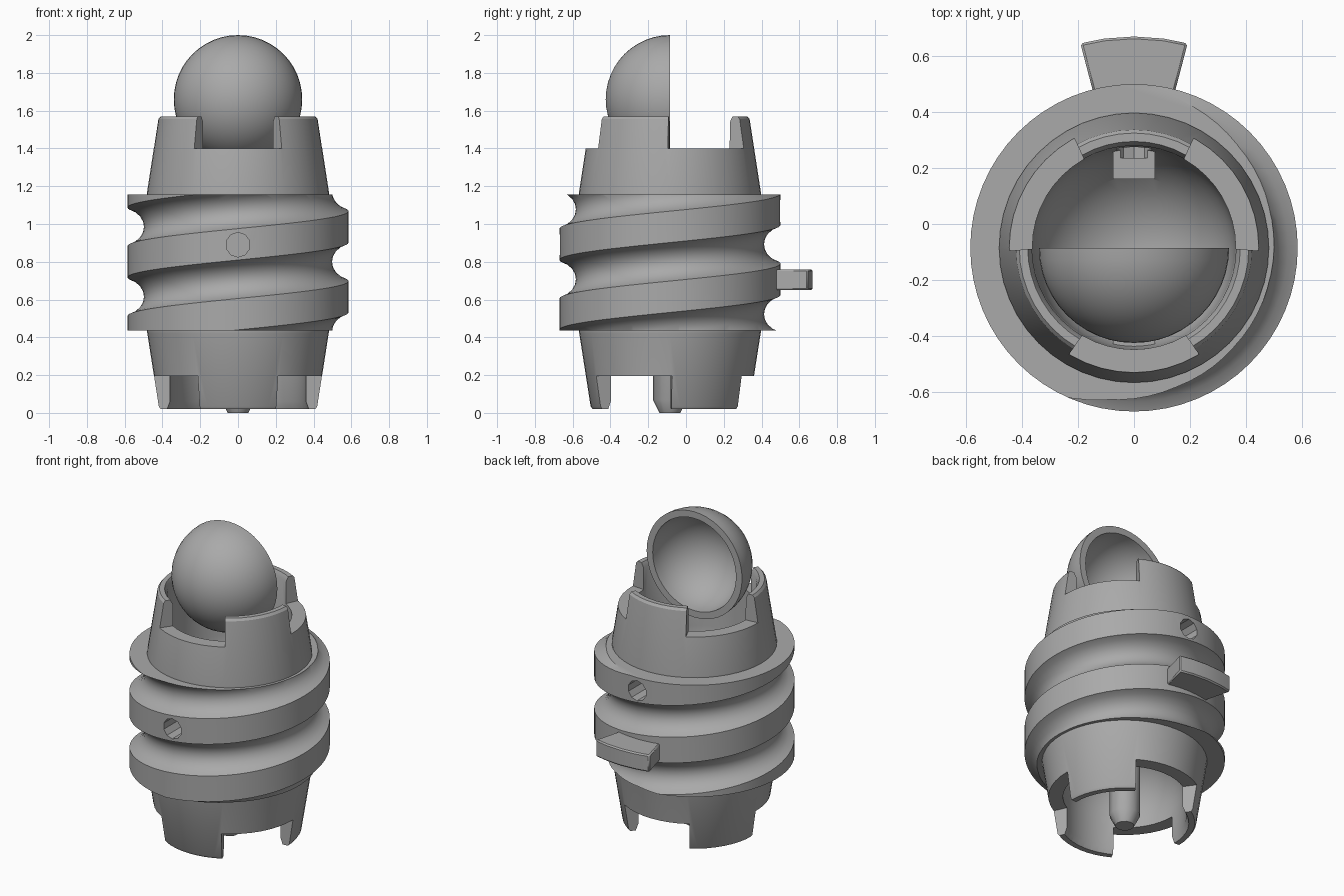
import bpy, bmesh, math
from mathutils import Matrix

if "Cube" in bpy.data.objects:
    bpy.data.objects.remove(bpy.data.objects["Cube"])

AXIS_Y = -0.085
PITCH = 0.37

grey = bpy.data.materials.new("plain grey")
grey.use_nodes = True
grey.diffuse_color = (0.4, 0.4, 0.4, 1)
grey.node_tree.nodes["Principled BSDF"].inputs["Base Color"].default_value = (0.4, 0.4, 0.4, 1)


def finish(bm, name):
    bmesh.ops.recalc_face_normals(bm, faces=bm.faces)
    mesh = bpy.data.meshes.new(name)
    bm.to_mesh(mesh)
    bm.free()
    mesh.materials.append(grey)
    ob = bpy.data.objects.new(name, mesh)
    bpy.context.collection.objects.link(ob)
    return ob


def lathe(name, profile, steps=48):
    """Solid of revolution around z from (radius, z) points that start and end on the axis."""
    bm = bmesh.new()
    vs = [bm.verts.new((r, 0, z)) for r, z in profile]
    es = [bm.edges.new(pair) for pair in zip(vs, vs[1:])]
    bmesh.ops.spin(bm, geom=vs + es, cent=(0, 0, 0), axis=(0, 0, 1),
                   angle=math.tau, steps=steps, use_duplicate=False)
    bmesh.ops.remove_doubles(bm, verts=bm.verts, dist=0.0005)
    return finish(bm, name)


def prism(name, outline, z0, z1):
    bm = bmesh.new()
    face = bm.faces.new([bm.verts.new((x, y, z0)) for x, y in outline])
    new = bmesh.ops.extrude_face_region(bm, geom=[face])["geom"]
    bmesh.ops.translate(bm, vec=(0, 0, z1 - z0),
                        verts=[v for v in new if isinstance(v, bmesh.types.BMVert)])
    return finish(bm, name)


def polar(r, deg):
    return r * math.cos(math.radians(deg)), r * math.sin(math.radians(deg))


def boolean(ob, tool, mode):
    mod = ob.modifiers.new(mode, "BOOLEAN")
    mod.operation, mod.object, mod.solver = mode, tool, "EXACT"
    bpy.context.view_layer.objects.active = ob
    bpy.ops.object.modifier_apply(modifier=mod.name)
    bpy.data.objects.remove(tool)


def arc(radius, zc, a0, a1, n=10):
    return [(radius * math.cos(a), zc + radius * math.sin(a))
            for a in (math.radians(a0 + (a1 - a0) * i / n) for i in range(n + 1))]


def thread_solid(z0, z1, n=64):
    """Helical ridge wound round the axis, cut flat at both ends."""
    groove = [(-.083, .585), (.083, .585), (.098, .55), (.125, .52), (.155, .503),
              (.185, .498), (.215, .503), (.245, .52), (.272, .55)]
    m, turns = len(groove), 6
    bm = bmesh.new()
    grid = {}
    for i in range(n):
        a = math.tau * i / n
        for k in range(m * turns):
            dz, r = groove[k % m]
            z = 0.985 - 3 * PITCH + PITCH * (k // m + i / n) + dz
            grid[i, k] = bm.verts.new((r * math.cos(a), r * math.sin(a), z))

    def at(i, k):
        return grid.get((i, k) if i < n else (0, k + m))

    for i in range(n):
        for k in range(m * turns - 1):
            quad = [at(i, k), at(i + 1, k), at(i + 1, k + 1), at(i, k + 1)]
            if all(quad):
                bm.faces.new(quad)
    for z, side in ((z0, -1), (z1, 1)):
        cut = bmesh.ops.bisect_plane(bm, geom=bm.verts[:] + bm.edges[:] + bm.faces[:],
                                     plane_co=(0, 0, z), plane_no=(0, 0, side), clear_outer=True)
        rim = [e for e in cut["geom_cut"] if isinstance(e, bmesh.types.BMEdge)]
        bmesh.ops.edgeloop_fill(bm, edges=rim)
    return finish(bm, "thread")


# Body: tapered core with the helical thread around it
body = lathe("threaded_body", [(0, .02), (.41, .02), (.42, .035), (.48, .42), (.482, .43),
                               (.482, 1.165), (.422, 1.555), (.41, 1.57), (0, 1.57)])
boolean(body, thread_solid(.435, 1.155), "UNION")

# Upper well and lower socket
boolean(body, lathe("well", [(0, 1.8), (.38, 1.8), (.38, 1.57), (.365, 1.54)]
                    + arc(.36, 1.1, 0, -90)[:-1] + [(0, .74)]), "DIFFERENCE")
boolean(body, lathe("socket", [(0, -.1), (.375, -.1), (.375, .02), (.36, .06)]
                    + arc(.36, .25, 0, 90)[:-1] + [(0, .61)]), "DIFFERENCE")

# Blocks on the inner wall
for side in (1, -1):
    block = prism("block", [(-.075, side * .245), (.075, side * .245),
                            (.075, side * .42), (-.075, side * .42)], .8, 1.03)
    boolean(body, block, "UNION")

# Interlocking teeth at the top and bottom
for start, z0, z1 in ((30, 1.4, 1.7), (90, -.1, .195)):
    for turn in range(3):
        mid = start + 120 * turn
        fan = [polar(.8, mid + d) for d in (-33, -11, 11, 33)]
        boolean(body, prism("gap", [polar(.05, mid)] + fan, z0, z1), "DIFFERENCE")

# Round bores through the front and back of the thread
for side, z in ((-1, .89), (1, 1.07)):
    bm = bmesh.new()
    bmesh.ops.create_cone(bm, cap_ends=True, segments=10, radius1=.065, radius2=.065, depth=.4,
                          matrix=Matrix.Translation((0, side * .52, z)) @ Matrix.Rotation(math.pi / 2, 4, "X"))
    boolean(body, finish(bm, "bore"), "DIFFERENCE")

# Half ball shell, open towards the back
ball = lathe("half_ball", arc(.34, 0, 90, 0, 12) + arc(.297, 0, 0, 90, 12))
ball.data.transform(Matrix.Translation((0, 0, 1.66)) @ Matrix.Rotation(math.pi / 2, 4, "X"))

# Peg hanging in the lower socket
peg = lathe("centre_peg", [(0, 0), (.055, 0), (.09, .07), (.09, .68), (0, .68)], 12)

# Locating tab on the back
outer = [polar(.755, a) for a in (75.3, 82, 90, 98, 104.7)]
tab = prism("back_tab", [polar(.52, 75.3)] + outer + [polar(.52, 104.7)], .65, .76)
bevel = tab.modifiers.new("soft edges", "BEVEL")
bevel.width, bevel.segments = .008, 1

for ob in (body, ball, peg, tab):
    ob.location.y = AXIS_Y
    bpy.ops.object.select_all(action="DESELECT")
    ob.select_set(True)
    bpy.context.view_layer.objects.active = ob
    bpy.ops.object.shade_smooth_by_angle(angle=math.radians(28))
